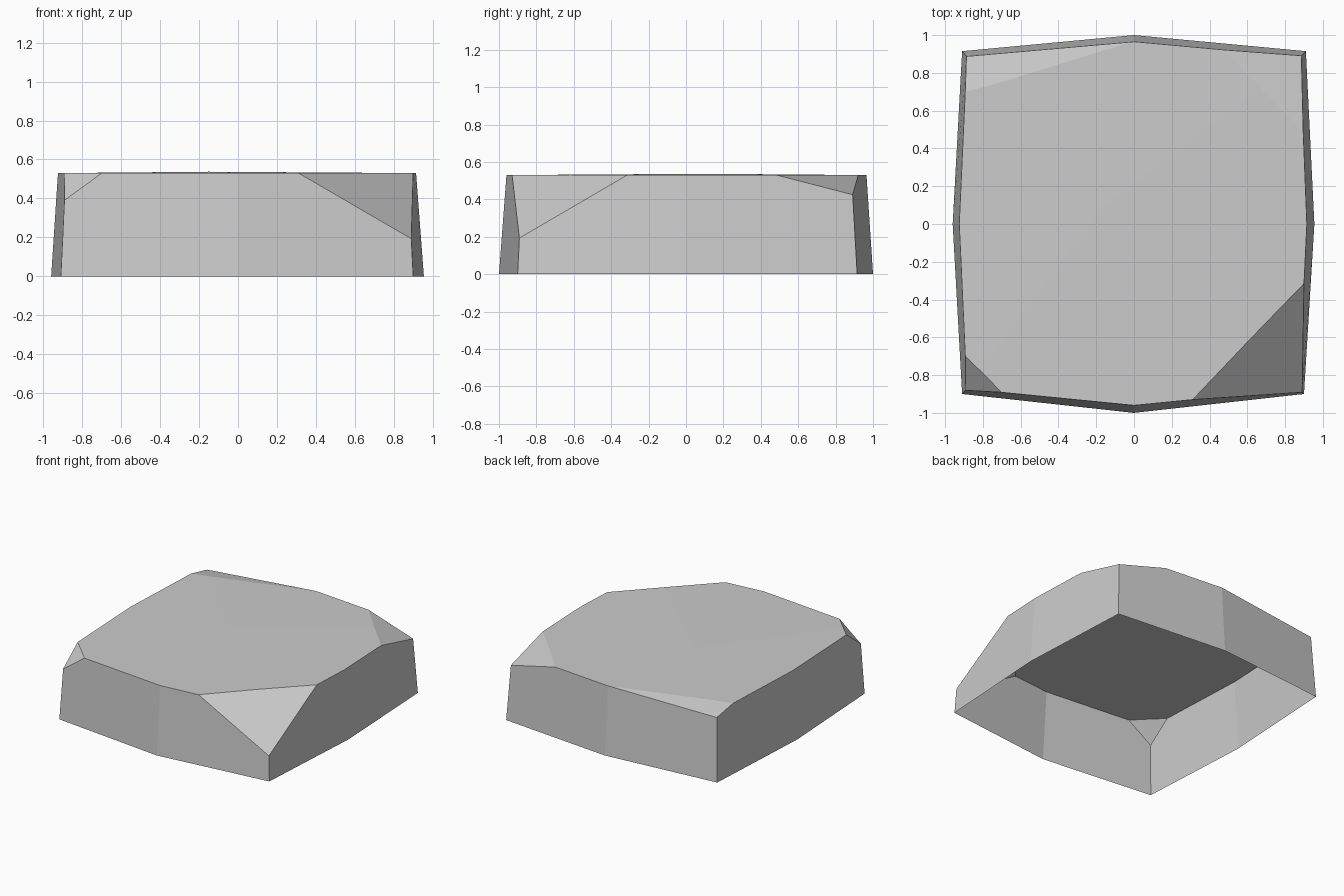
import bpy
import bmesh
from mathutils import Vector

old = bpy.data.objects.get("Cube")
if old:
    bpy.data.objects.remove(old, do_unlink=True)

HEIGHT = 0.53

# Ground and rim outlines, anticlockwise from the front left-hand edge
base_outline = [(-.91, -.90), (0, -1), (.90, -.90), (.955, 0),
                (.91, .915), (0, 1), (-.91, .915), (-.96, 0)]
rim_outline = [(-.885, -.873), (0, -.96), (.873, -.875), (.915, 0),
               (.88, .885), (0, .965), (-.885, .885), (-.925, 0)]

# Tapered shell, open underneath, with a barely domed top
bm = bmesh.new()
base = [bm.verts.new((x, y, 0)) for x, y in base_outline]
rim = [bm.verts.new((x, y, HEIGHT)) for x, y in rim_outline]
peak = bm.verts.new((-.15, .1, HEIGHT + .007))
for i in range(len(base)):
    j = (i + 1) % len(base)
    bm.faces.new((base[i], base[j], rim[j], rim[i]))
    bm.faces.new((rim[i], rim[j], peak))


def chip(a, b, corner):
    """Slice off one corner: a and b lie on the rim, corner is the low point."""
    a, b, corner = Vector((*a, HEIGHT)), Vector((*b, HEIGHT)), Vector(corner)
    normal = (b - a).cross(corner - a).normalized()
    if normal.z < 0:
        normal.negate()
    cut = bmesh.ops.bisect_plane(
        bm, geom=bm.verts[:] + bm.edges[:] + bm.faces[:], dist=0.0001,
        plane_co=corner, plane_no=normal, clear_outer=True)
    edges = [e for e in cut["geom_cut"]
             if isinstance(e, bmesh.types.BMEdge) and e.is_boundary]
    bmesh.ops.edgenet_fill(bm, edges=edges)


# Chipped corners
chip((.32, -.92), (.895, -.32), (.884, -.886, .20))
chip((-.70, -.891), (-.892, -.70), (-.892, -.88, .39))
chip((.48, .922), (.90, .48), (.886, .891, .425))
chip((-.015, .963), (-.893, .70), (-.887, .887, .49))

bmesh.ops.recalc_face_normals(bm, faces=bm.faces[:])
if sum(f.normal.z * f.calc_area() for f in bm.faces) < 0:
    bmesh.ops.reverse_faces(bm, faces=bm.faces[:])

mesh = bpy.data.meshes.new("stone_block")
bm.to_mesh(mesh)
bm.free()
stone = bpy.data.objects.new("stone_block", mesh)
bpy.context.collection.objects.link(stone)

# Plain grey stone
grey = bpy.data.materials.new("light_grey_stone")
grey.use_nodes = True
colour = (.6, .6, .6, 1)
grey.diffuse_color = colour
grey.node_tree.nodes["Principled BSDF"].inputs["Base Color"].default_value = colour
mesh.materials.append(grey)
